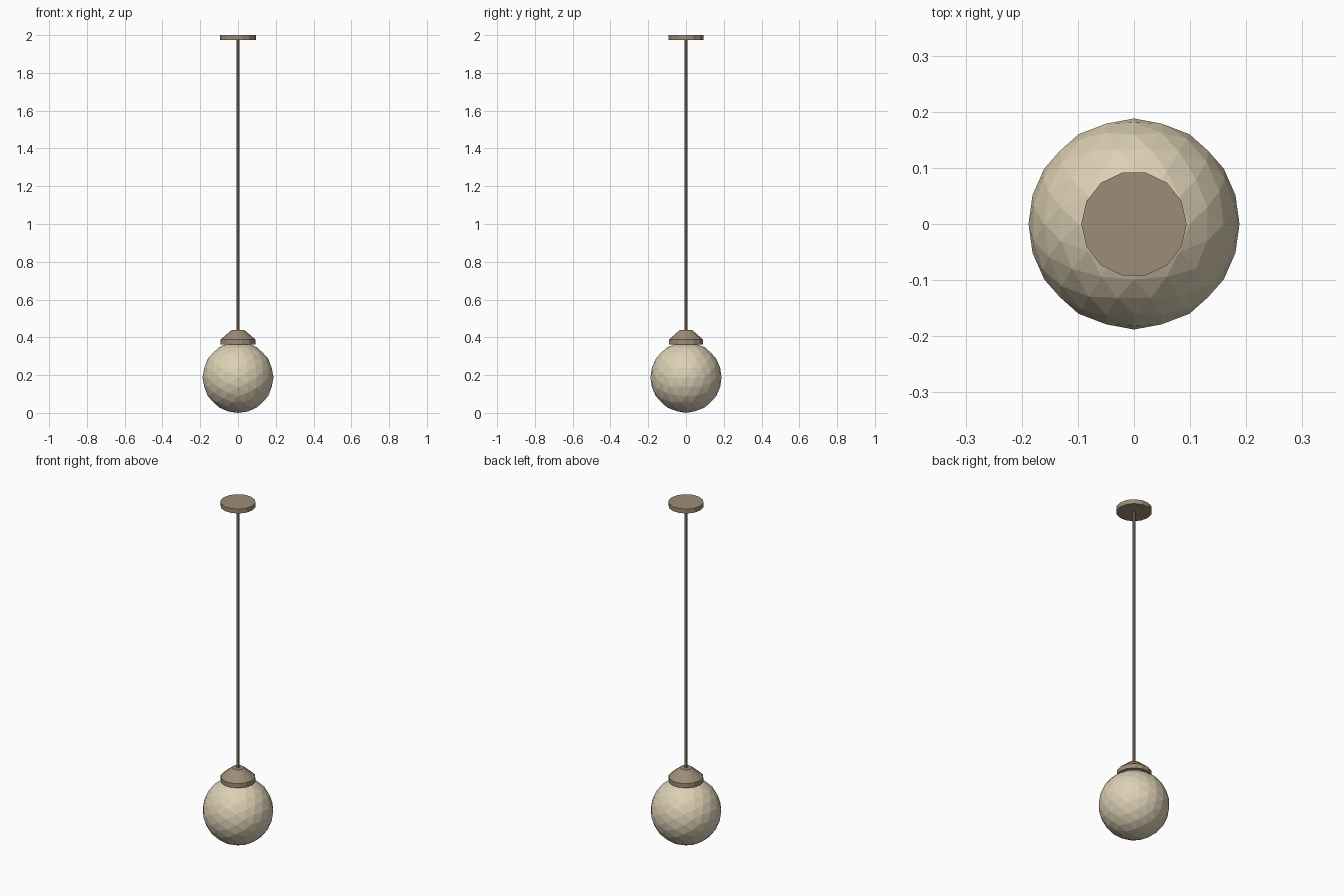
import bpy, bmesh, math
from mathutils import Vector

if "Cube" in bpy.data.objects:
    bpy.data.objects.remove(bpy.data.objects["Cube"])


def material(name, rgb):
    m = bpy.data.materials.new(name)
    m.diffuse_color = (*rgb, 1.0)
    m.use_nodes = True
    m.node_tree.nodes["Principled BSDF"].inputs["Base Color"].default_value = m.diffuse_color
    return m


CREAM = material("cream glass", (0.72, 0.63, 0.46))
BRONZE = material("tan metal", (0.34, 0.265, 0.185))


def finish(name, bm, mat):
    bmesh.ops.recalc_face_normals(bm, faces=bm.faces)
    me = bpy.data.meshes.new(name)
    bm.to_mesh(me)
    bm.free()
    me.materials.append(mat)
    ob = bpy.data.objects.new(name, me)
    bpy.context.collection.objects.link(ob)
    return ob


def lathe(name, profile, sides, mat):
    """Closed flat-faced turning from (radius, height) pairs."""
    bm = bmesh.new()
    rings = [[bm.verts.new((r * math.cos(math.tau * i / sides),
                            r * math.sin(math.tau * i / sides), z))
              for i in range(sides)] for r, z in profile]
    for low, high in zip(rings, rings[1:]):
        for i in range(sides):
            j = (i + 1) % sides
            bm.faces.new((low[i], low[j], high[j], high[i]))
    bm.faces.new(rings[0][::-1])
    bm.faces.new(rings[-1])
    return finish(name, bm, mat)


# Globe shade: icosahedron lying on an edge, split twice onto the sphere
R = 0.188
PHI = (1 + math.sqrt(5)) / 2
bm = bmesh.new()
for a in (-1, 1):
    for b in (-PHI, PHI):
        for co in ((b, a, 0), (0, b, a), (a, 0, b)):
            bm.verts.new(co)
bmesh.ops.convex_hull(bm, input=bm.verts[:])
for _ in range(2):
    bmesh.ops.subdivide_edges(bm, edges=bm.edges[:], cuts=1, use_grid_fill=True)
    for v in bm.verts:
        v.co = v.co.normalized()
for v in bm.verts:
    v.co = v.co * R + Vector((0, 0, R))
finish("globe_shade", bm, CREAM)

# Shade holder: straight band with a sloping cap
lathe("shade_holder", [(0.093, 0.362), (0.093, 0.388), (0.032, 0.44)], 14, BRONZE)

# Hanging rod
lathe("hanging_rod", [(0.008, 0.43), (0.008, 1.98)], 8, BRONZE)

# Ceiling plate
lathe("ceiling_plate", [(0.094, 1.974), (0.094, 2.0)], 14, BRONZE)
